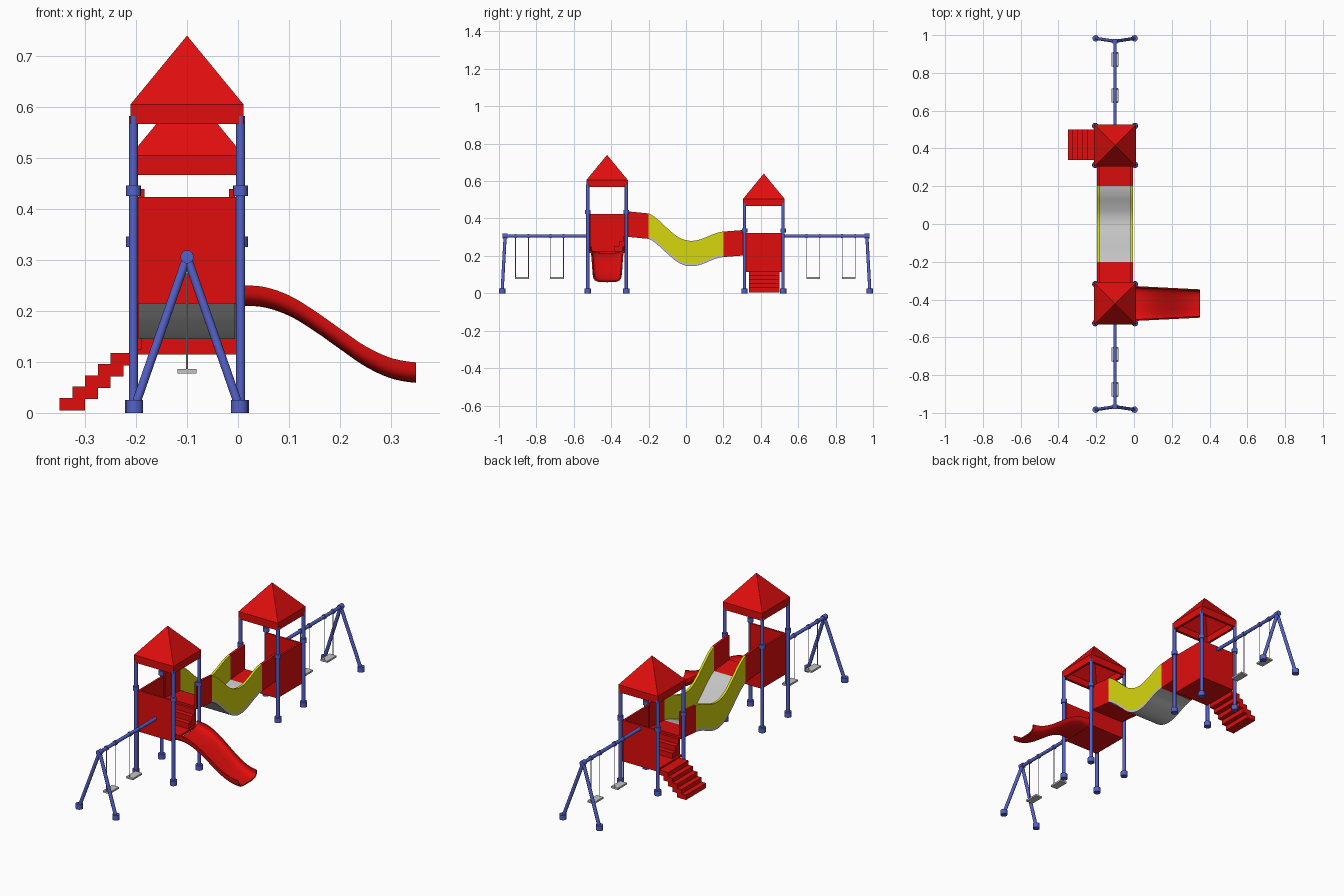
import bpy, bmesh
from math import sin, cos, pi, radians
from mathutils import Vector

cube = bpy.data.objects.get("Cube")
if cube:
    bpy.data.objects.remove(cube, do_unlink=True)

CX = -0.1      # centre line of the towers
HALF = 0.103   # half spacing of the tower posts


def material(name, rgb):
    m = bpy.data.materials.new(name)
    m.use_nodes = True
    m.diffuse_color = (*rgb, 1)
    m.node_tree.nodes["Principled BSDF"].inputs["Base Color"].default_value = (*rgb, 1)
    return m


RED = material("red", (0.75, 0.004, 0.004))
BLUE = material("blue", (0.09, 0.12, 0.58))
YELLOW = material("yellow", (0.68, 0.68, 0.004))
GREY = material("light grey", (0.55, 0.55, 0.55))


def finish(name, bm, mat, smooth=False):
    bmesh.ops.recalc_face_normals(bm, faces=bm.faces)
    me = bpy.data.meshes.new(name)
    bm.to_mesh(me)
    bm.free()
    me.materials.append(mat)
    ob = bpy.data.objects.new(name, me)
    bpy.context.collection.objects.link(ob)
    if smooth:
        bpy.ops.object.select_all(action="DESELECT")
        ob.select_set(True)
        bpy.context.view_layer.objects.active = ob
        bpy.ops.object.shade_smooth_by_angle(angle=radians(35))
    return ob


def box(name, xs, ys, zs, mat):
    bm = bmesh.new()
    bmesh.ops.create_cube(bm, size=1)
    for v in bm.verts:
        v.co = [r[0] if c < 0 else r[1] for c, r in zip(v.co, (xs, ys, zs))]
    return finish(name, bm, mat)


def rod(name, a, b, r, mat, sides=16):
    a, b = Vector(a), Vector(b)
    bm = bmesh.new()
    bmesh.ops.create_cone(bm, cap_ends=True, segments=sides, radius1=r, radius2=r,
                          depth=(b - a).length)
    turn = (b - a).to_track_quat("Z", "Y").to_matrix().to_4x4()
    turn.translation = (a + b) / 2
    bm.transform(turn)
    return finish(name, bm, mat, True)


def loft(name, rings, mat, smooth=True):
    """Skin a row of closed rings and cap both ends."""
    bm = bmesh.new()
    rows = [[bm.verts.new(p) for p in ring] for ring in rings]
    n = len(rows[0])
    for r0, r1 in zip(rows, rows[1:]):
        for i in range(n):
            j = (i + 1) % n
            bm.faces.new((r0[i], r0[j], r1[j], r1[i]))
    bm.faces.new(rows[0])
    bm.faces.new(rows[-1])
    return finish(name, bm, mat, smooth)


def curve(heights, t):
    """Smooth interpolation through evenly spaced heights, t from 0 to 1."""
    last = len(heights) - 1
    i = min(int(t * last), last - 1)
    u = t * last - i
    p = [heights[max(0, min(last, i + k))] for k in (-1, 0, 1, 2)]
    return p[1] + u / 2 * (p[2] - p[0] + u * (2 * p[0] - 5 * p[1] + 4 * p[2] - p[3]
                                              + u * (3 * (p[1] - p[2]) + p[3] - p[0])))


def roof(name, cy, z):
    """Hollow pyramid with a square skirt."""
    bm = bmesh.new()

    def ring(h, height):
        return [bm.verts.new((CX + h * sx, cy + h * sy, height))
                for sx, sy in ((-1, -1), (1, -1), (1, 1), (-1, 1))]
    rings = [ring(0.111, z + 0.038), ring(0.111, z), ring(0.098, z), ring(0.098, z + 0.034)]
    tips = bm.verts.new((CX, cy, z + 0.173)), bm.verts.new((CX, cy, z + 0.155))
    for i in range(4):
        j = (i + 1) % 4
        for a, b in zip(rings, rings[1:]):
            bm.faces.new((a[i], a[j], b[j], b[i]))
        bm.faces.new((rings[0][i], rings[0][j], tips[0]))
        bm.faces.new((rings[3][i], rings[3][j], tips[1]))
    finish(name, bm, RED)


def tower(label, cy, floor, out, wall):
    """out: y direction of the swing side, wall: x direction of the closed side."""
    top = floor + 0.352
    for sx in (-1, 1):
        for sy in (-1, 1):
            x, y = CX + HALF * 1.02 * sx, cy + HALF * sy
            for part, z0, z1, r in (("post", 0, top + 0.015, 0.0088),
                                    ("post_foot", 0, 0.025, 0.017),
                                    ("post_collar", floor + 0.21, floor + 0.231, 0.0145)):
                rod(f"{label}_{part}", (x, y, z0), (x, y, z1), r, BLUE)
    roof(f"{label}_roof", cy, top)
    # floor and the two full panels
    w = HALF - 0.004
    xs, ys = (CX - w, CX + w), (cy - w, cy + w)
    box(f"{label}_floor", xs, ys, (floor, floor + 0.01), RED)
    edge = cy + out * w
    box(f"{label}_end_panel", xs, sorted((edge, edge - out * 0.01)), (floor, floor + 0.208), RED)
    edge = CX + wall * w
    box(f"{label}_side_panel", sorted((edge, edge - wall * 0.01)), ys, (floor, floor + 0.208), RED)
    # inner steps up to the bridge
    for i in range(3):
        near, far = cy - out * w, cy - out * (w - 0.012 - 0.024 * i)
        box(f"{label}_inner_step", (CX - w + 0.01, CX + w - 0.01), sorted((near, far)),
            (floor, floor + 0.091 - 0.027 * i), RED)


tower("tall_tower", -0.422, 0.215, -1, -1)
tower("short_tower", 0.416, 0.115, 1, 1)

# Wavy bridge with red end sections
X0, X1 = -0.195, -0.006
WAVE = (0.291, 0.258, 0.212, 0.170, 0.148, 0.146, 0.161, 0.182, 0.194)
wave = [(-0.2 + 0.4 * i / 40, curve(WAVE, i / 40)) for i in range(41)]
ramps = {"tall": [(-0.323, 0.303), (-0.2, 0.291)], "short": [(0.2, 0.194), (0.317, 0.203)]}


def strip(name, path, x0, x1, low, high, mat):
    loft(name, [[(x0, y, z + low), (x1, y, z + low), (x1, y, z + high), (x0, y, z + high)]
                for y, z in path], mat)


for label, path, floor_mat, side_mat in (("bridge", wave, GREY, YELLOW),
                                         ("tall_ramp", ramps["tall"], RED, RED),
                                         ("short_ramp", ramps["short"], RED, RED)):
    strip(f"{label}_floor", path, X0, X1, 0, 0.013, floor_mat)
    strip(f"{label}_right_side", path, X0, X0 + 0.012, 0.013, 0.136, side_mat)
    strip(f"{label}_left_side", path, X1 - 0.012, X1, 0.013, 0.136, side_mat)

# Slide: a narrowing rounded trough
RIM = (0.25, 0.247, 0.23, 0.2, 0.165, 0.131, 0.108, 0.099)


def trough(x, z, half, depth):
    return [(x, -0.421 + half * (1 if cos(a) > 0 else -1) * abs(cos(a)) ** 0.5,
             z - depth * max(sin(a), 0) ** 0.6)
            for a in (pi * k / 16 for k in range(17))]


rings = []
for i in range(33):
    t = i / 32
    x, z, half = 0.002 + 0.347 * t, curve(RIM, t), 0.0925 - 0.0175 * t
    rings.append(trough(x, z, half, 0.04) + trough(x, z, half - 0.007, 0.034)[::-1])
loft("slide", rings, RED)

# Stairs
for i in range(5):
    x, z = -0.35 + 0.025 * i, 0.005 + 0.022 * i
    box("stair", (x, x + 0.05), (0.338, 0.5), (z, z + 0.0245), RED)

# Swing frames at both ends
BAR = 0.306
for s, wall_y, seats in ((-1, 0.52, (0.69, 0.877)), (1, 0.51, (0.68, 0.87))):
    rod("swing_bar", (CX, s * wall_y, BAR), (CX, s * 0.975, BAR), 0.0085, BLUE)
    rod("swing_bar_joint", (CX, s * 0.955, BAR), (CX, s * 0.98, BAR), 0.013, BLUE)
    for sx in (-1, 1):
        x, y = CX + sx * HALF, s * 0.983
        rod("swing_leg", (CX, s * 0.967, BAR), (x, y, 0.01), 0.0085, BLUE)
        rod("swing_foot", (x, y, 0), (x, y, 0.025), 0.017, BLUE)
    for c in seats:
        box("swing_seat", (CX - 0.019, CX + 0.019), (s * c - 0.037, s * c + 0.037),
            (0.077, 0.086), GREY)
        for d in (-0.035, 0.035):
            y = s * c + d
            rod("swing_chain", (CX, y, 0.08), (CX, y, BAR), 0.0018, GREY, 6)
            rod("swing_hanger", (CX, y - 0.005, BAR), (CX, y + 0.005, BAR), 0.0115, BLUE)
